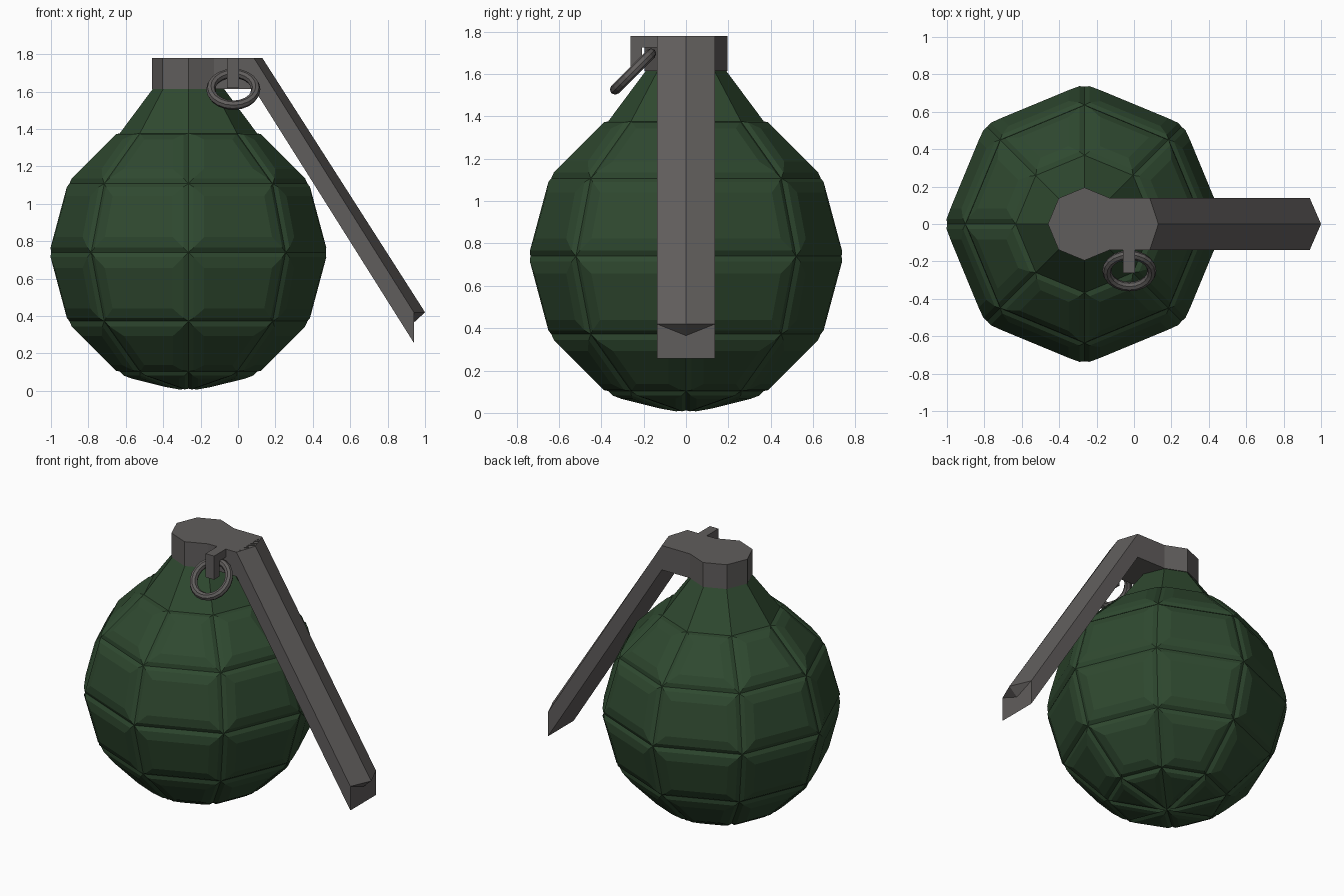
import bpy, bmesh
from math import sin, cos, pi, radians

if "Cube" in bpy.data.objects:
    bpy.data.objects.remove(bpy.data.objects["Cube"])

CX = -0.265          # axis of the body
R = 0.735            # body radius
SIDES = 8
CAP_Z, TOP_Z = 1.615, 1.78
CAP_R, HALF = 0.195, 0.138


def material(name, color):
    m = bpy.data.materials.new(name)
    m.use_nodes = True
    m.diffuse_color = color
    m.node_tree.nodes["Principled BSDF"].inputs["Base Color"].default_value = color
    return m


green = material("dark green", (0.028, 0.066, 0.029, 1))
grey = material("warm grey", (0.118, 0.110, 0.107, 1))


def finish(bm, name, mat):
    bmesh.ops.recalc_face_normals(bm, faces=bm.faces)
    mesh = bpy.data.meshes.new(name)
    bm.to_mesh(mesh)
    bm.free()
    mesh.materials.append(mat)
    ob = bpy.data.objects.new(name, mesh)
    bpy.context.collection.objects.link(ob)
    return ob


def ring(bm, r, z):
    return [bm.verts.new((CX + r * cos(2 * pi * i / SIDES), r * sin(2 * pi * i / SIDES), z))
            for i in range(SIDES)]


def bridge(bm, low, high):
    n = len(low)
    return [bm.faces.new((low[i], low[(i + 1) % n], high[(i + 1) % n], high[i])) for i in range(n)]


def prism(name, outline, z0, z1, mat):
    bm = bmesh.new()
    low, high = ([bm.verts.new((x, y, z)) for x, y in outline] for z in (z0, z1))
    bridge(bm, low, high)
    bm.faces.new(low)
    bm.faces.new(high)
    return finish(bm, name, mat)


# Body: faceted ball drawn up into a neck, with raised panels
bm = bmesh.new()
rings = [ring(bm, R * cos(radians(a)), 0.74 + R * sin(radians(a))) for a in (-60, -30, 0, 30, 60)]
neck = ring(bm, 0.19, CAP_Z)
pole = bm.verts.new((CX, 0, 0.012))
panels = []
for low, high in zip(rings, rings[1:]):
    panels += bridge(bm, low, high)
bridge(bm, rings[-1], neck)
bm.faces.new(neck)
wedges = [bm.faces.new((pole, rings[0][(i + 1) % SIDES], rings[0][i])) for i in range(SIDES)]
bm.normal_update()
for faces, steps in ((panels, ((0.022, 0.018), (0.055, 0.016))),
                     (wedges, ((0.018, 0.018), (0.03, 0.008)))):
    for width, rise in steps:
        bmesh.ops.inset_individual(bm, faces=faces, thickness=width, depth=rise, use_even_offset=True)
finish(bm, "body", green)

# Cap with the arm that carries the lever
angles = [2 * pi * i / SIDES for i in range(1, SIDES)]
outline = [(CX + CAP_R * cos(a), CAP_R * sin(a)) for a in angles]
outline += [(0.085, -HALF), (0.13, 0), (0.085, HALF)]
prism("cap", outline, CAP_Z, TOP_Z, grey)

# Safety lever: sloping bar with a ridged outer face
bm = bmesh.new()


def lever_end(x, ridge_x, z_top, z_low):
    return [bm.verts.new(p) for p in ((x, -HALF, z_low), (x, -HALF, z_top), (ridge_x, 0, z_top),
                                      (x, HALF, z_top), (x, HALF, z_low))]


upper = lever_end(0.085, 0.13, TOP_Z, CAP_Z)
lower = lever_end(0.94, 1.0, 0.42, 0.257)
bridge(bm, upper, lower)
bm.faces.new(upper)
notch = bm.verts.new((0.94, 0, 0.365))
a, b, tip, c, d = lower
bm.faces.new((b, tip, notch))
bm.faces.new((tip, c, notch))
bm.faces.new((a, b, notch))
bm.faces.new((c, d, notch))
bm.faces.new((a, notch, d))
finish(bm, "lever", grey)


# Hooked tab holding the ring
def box(name, x0, x1, y0, y1, z0, z1):
    prism(name, [(x0, y0), (x1, y0), (x1, y1), (x0, y1)], z0, z1, grey)


box("tab_arm", -0.06, 0.005, -0.21, -HALF + 0.01, 1.725, TOP_Z)
box("tab_hook", -0.06, 0.005, -0.263, -0.208, 1.62, TOP_Z)

# Pull ring
bpy.ops.mesh.primitive_torus_add(location=(-0.025, -0.25, 1.612), rotation=(radians(45), 0, 0),
                                 major_radius=0.12, minor_radius=0.025,
                                 major_segments=20, minor_segments=8)
pull_ring = bpy.context.object
pull_ring.name = "pull_ring"
pull_ring.data.materials.append(grey)
